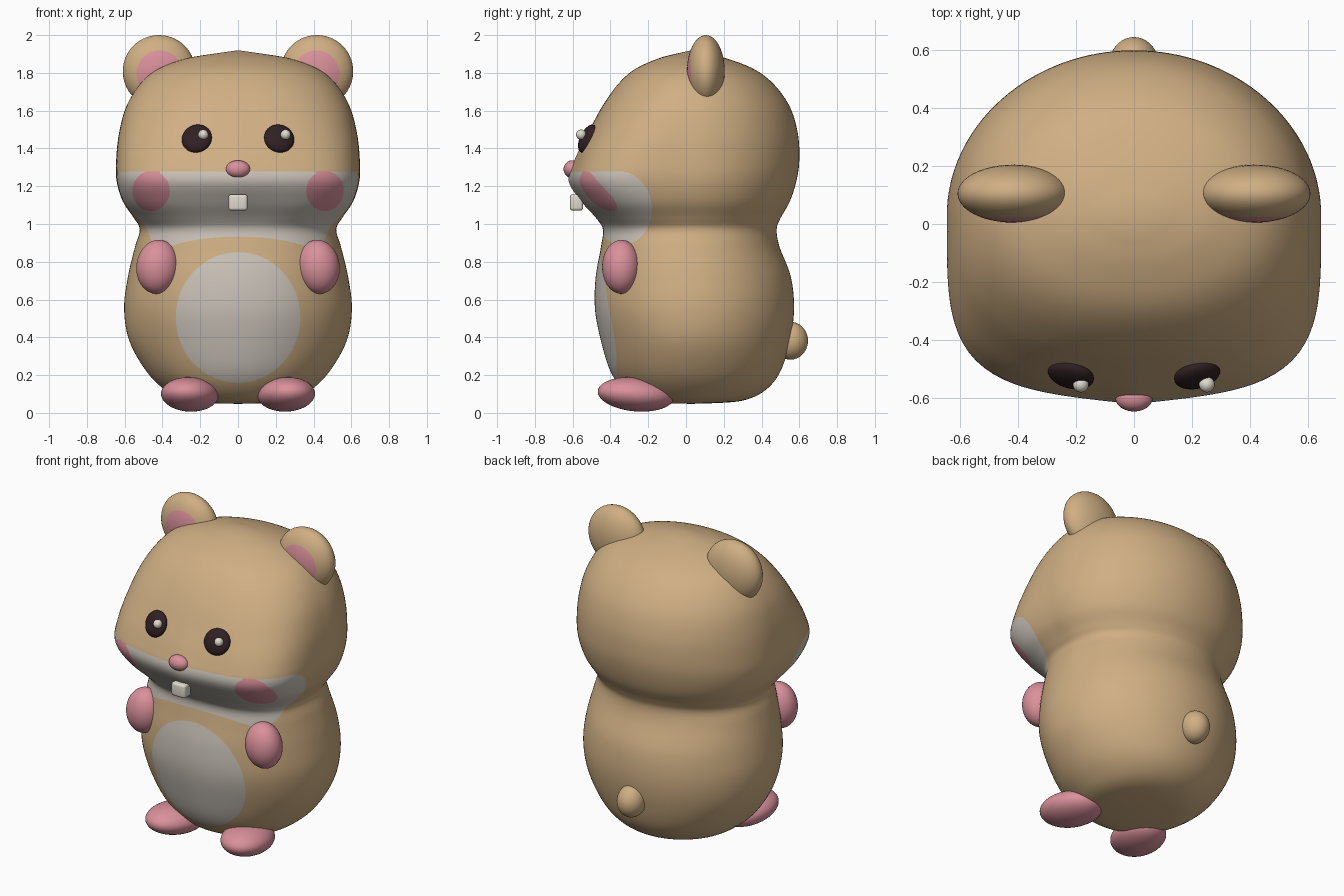
import bpy, bmesh
from math import sin, cos, tau, radians
from mathutils import Matrix, Euler, Vector

if "Cube" in bpy.data.objects:
    bpy.data.objects.remove(bpy.data.objects["Cube"], do_unlink=True)


def material(name, r, g, b):
    m = bpy.data.materials.new(name)
    m.use_nodes = True
    m.diffuse_color = (r, g, b, 1)
    m.node_tree.nodes["Principled BSDF"].inputs["Base Color"].default_value = (r, g, b, 1)
    return m


TAN = material("tan fur", .63, .43, .23)
PINK = material("pink skin", .70, .28, .33)
CREAM = material("pale fur", .60, .55, .49)
WHITE = material("white enamel", .74, .70, .62)
DARK = material("dark eye", .03, .014, .017)


def finish(name, bm, mats):
    """Turn a bmesh into a smooth shaded object."""
    bmesh.ops.recalc_face_normals(bm, faces=bm.faces[:])
    for f in bm.faces:
        f.smooth = True
    mesh = bpy.data.meshes.new(name)
    bm.to_mesh(mesh)
    bm.free()
    for m in mats:
        mesh.materials.append(m)
    obj = bpy.data.objects.new(name, mesh)
    bpy.context.collection.objects.link(obj)
    return obj


def paint(bm, inside, index):
    """Cut the faces along the border of a region, then colour the region."""
    cuts = []
    for e in bm.edges[:]:
        a, b = (inside(v.co) for v in e.verts)
        if a * b < 0:
            cuts.append((e, e.verts[0], a / (a - b)))
    verts = [bmesh.utils.edge_split(e, v, t)[1] for e, v, t in cuts]
    bmesh.ops.connect_verts(bm, verts=verts)
    for f in bm.faces:
        if inside(f.calc_center_median()) > 0:
            f.material_index = index


def front_disc(x, z, rx, rz, y_limit=0):
    """Region inside an ellipse projected from the front."""
    return lambda p: min(1 - ((p.x - x) / rx) ** 2 - ((p.z - z) / rz) ** 2,
                         20 * (y_limit - p.y))


def ball(bm, loc, size, rot=(0, 0, 0)):
    turn = Euler([radians(a) for a in rot]).to_matrix().to_4x4()
    m = Matrix.Translation(loc) @ turn @ Matrix.Diagonal((*size, 1))
    bmesh.ops.create_uvsphere(bm, u_segments=48, v_segments=28, radius=1, matrix=m)


def ellipsoid(name, mat, loc, size, rot=(0, 0, 0)):
    bm = bmesh.new()
    ball(bm, loc, size, rot)
    return finish(name, bm, [mat])


# Body rings: height, half width, front depth, back depth, front squareness
RINGS = [
    (.05, .12, .10, .12, 2), (.065, .28, .24, .30, 2), (.12, .385, .33, .42, 2),
    (.22, .485, .40, .50, 2), (.38, .575, .45, .55, 2), (.55, .603, .482, .572, 2.1),
    (.72, .583, .478, .555, 2.2), (.88, .545, .45, .495, 2.4), (.97, .52, .44, .48, 2.6),
    (1.03, .55, .475, .50, 3), (1.12, .61, .555, .55, 3.8), (1.23, .643, .622, .585, 4.2),
    (1.34, .645, .59, .60, 3.8), (1.48, .63, .52, .592, 3.1), (1.62, .592, .445, .55, 2.6),
    (1.74, .52, .36, .465, 2.3), (1.82, .425, .27, .36, 2.1), (1.875, .28, .15, .22, 2),
    (1.9, .14, .06, .12, 2),
]
MID_Y = .03
SIDES, STEPS = 128, 6


def spline(rows, steps):
    """Smooth curve through the rows."""
    for i in range(len(rows) - 1):
        p, a, b, n = (rows[min(max(j, 0), len(rows) - 1)] for j in range(i - 1, i + 3))
        for s in range(steps):
            t = s / steps
            yield [.5 * (2 * w + (x - v) * t + (2 * v - 5 * w + 4 * x - y) * t * t
                         + (3 * w - v - 3 * x + y) * t ** 3)
                   for v, w, x, y in zip(p, a, b, n)]
    yield list(rows[-1])


def ring_point(ring, angle):
    z, w, front, back, n = ring
    c, s = cos(angle), sin(angle)
    n = n if s < 0 else 2
    r = (abs(c) ** n + abs(s) ** n) ** (-1 / n)
    depth = back - MID_Y if s > 0 else (front + MID_Y) * (1 - .05 * (n - 2) * abs(c * r))
    return Vector((w * r * c, MID_Y + depth * r * s, z))


bm = bmesh.new()
loops = [[bm.verts.new(ring_point(r, tau * i / SIDES)) for i in range(SIDES)]
         for r in spline(RINGS, STEPS)]
for low, high in zip(loops, loops[1:]):
    for i in range(SIDES):
        j = (i + 1) % SIDES
        bm.faces.new((low[i], low[j], high[j], high[i]))
for loop, z in ((loops[0], .048), (loops[-1], 1.92)):
    tip = bm.verts.new((0, MID_Y, z))
    for i in range(SIDES):
        bm.faces.new((loop[i], loop[(i + 1) % SIDES], tip))


def muzzle(p):
    if p.y > -.36:
        side = 1 - ((p.y + .36) / .18) ** 2 - ((p.z - 1.08) / .2) ** 2
    else:
        side = 10 * (p.z - .88 + .65 * (p.y + .36))
    return min(side, 10 * (1.279 - p.z))


def cheek(side):
    disc = front_disc(side * .46, 1.175, .1, .107)
    return lambda p: min(disc(p), 20 * (1.279 - p.z))


# Pale muzzle and belly, pink cheeks
paint(bm, muzzle, 1)
paint(bm, front_disc(0, .505, .33, .346), 1)
for s in (-1, 1):
    paint(bm, cheek(s), 2)
finish("body", bm, [TAN, CREAM, PINK])

# Paired parts
for s, side in ((1, "left"), (-1, "right")):
    bm = bmesh.new()
    ball(bm, (s * .418, .105, 1.808), (.192, .1, .192))
    paint(bm, front_disc(s * .415, 1.795, .122, .125, .1), 1)
    finish(side + "_ear", bm, [TAN, PINK])
    ellipsoid(side + "_eye", DARK, (s * .218, -.522, 1.452), (.081, .036, .08), (-25, 0, s * 14))
    ellipsoid(side + "_eye_glint", WHITE, (s * .218 + .034, -.555, 1.473), (.027, .027, .027))
    ellipsoid(side + "_hand", PINK, (s * .425, -.342, .773), (.113, .102, .143), (0, s * -6, 0))
    ellipsoid(side + "_foot", PINK, (s * .255, -.265, .098), (.15, .205, .09), (-5, 0, s * 12))

# Nose and tail
ellipsoid("nose", PINK, (0, -.602, 1.29), (.064, .046, .047))
ellipsoid("tail", TAN, (0, .553, .382), (.085, .093, .1))

# Front teeth block with rounded edges
bm = bmesh.new()
bmesh.ops.create_cube(bm, size=1, matrix=Matrix.Translation((0, -.58, 1.114))
                      @ Matrix.Diagonal((.1, .07, .086, 1)))
bmesh.ops.bevel(bm, geom=bm.edges[:], offset=.015, segments=4, profile=.5, affect='EDGES')
finish("teeth", bm, [WHITE])
